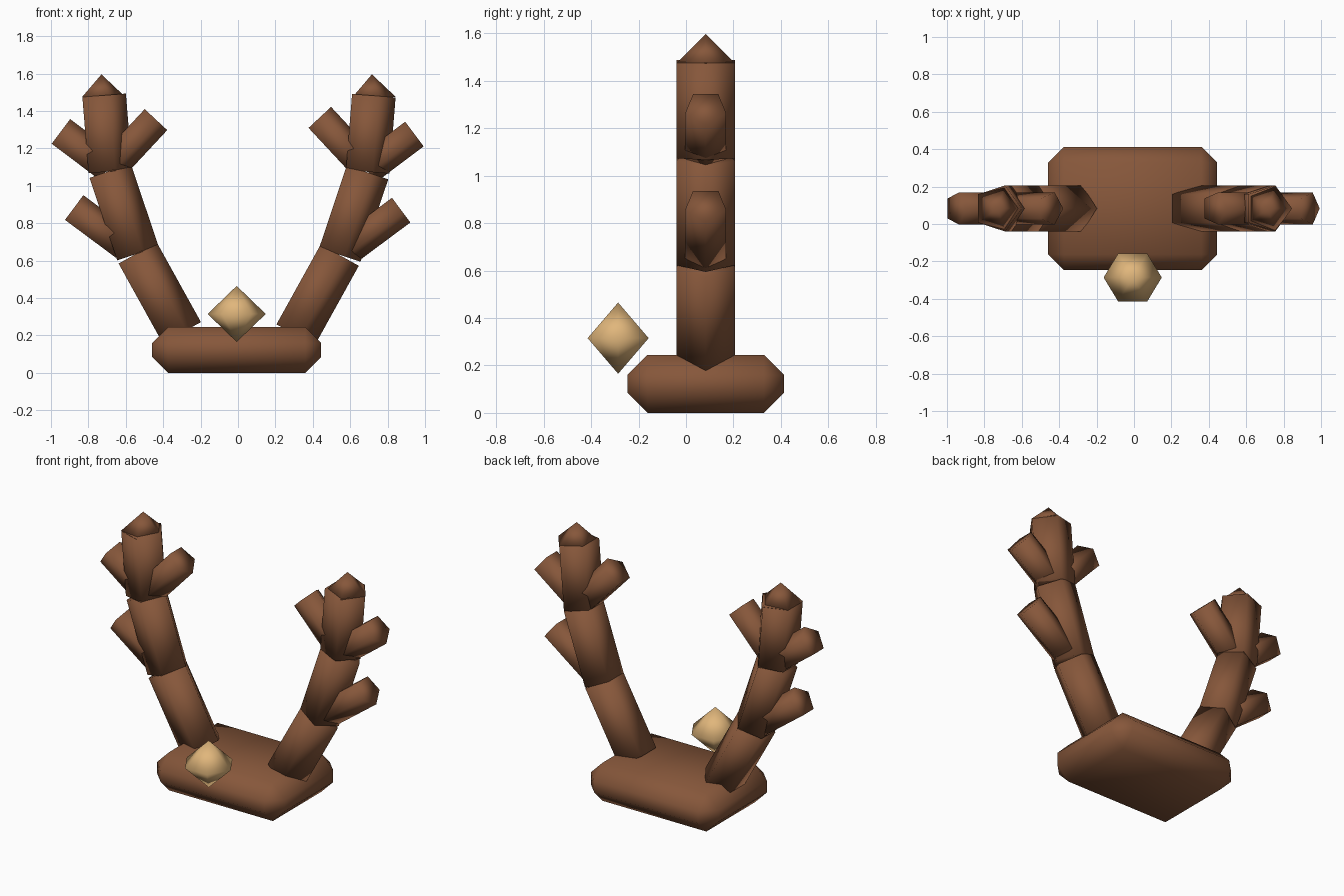
import bpy, bmesh, math
from mathutils import Vector

cube = bpy.data.objects.get("Cube")
if cube:
    bpy.data.objects.remove(cube, do_unlink=True)

CX, CY = -0.007, 0.083     # symmetry centre of the antlers
TRUNK_R, TINE_R = 0.129, 0.091


def make_material(name, rgb):
    mat = bpy.data.materials.new(name)
    mat.use_nodes = True
    mat.diffuse_color = (*rgb, 1)
    mat.node_tree.nodes["Principled BSDF"].inputs["Base Color"].default_value = (*rgb, 1)
    return mat


brown = make_material("bark_brown", (0.24, 0.095, 0.043))
gold = make_material("pale_gold", (0.75, 0.47, 0.2))


def finish(name, bm, mat):
    """Turn a bmesh into a smooth-shaded object."""
    bmesh.ops.recalc_face_normals(bm, faces=bm.faces)
    for f in bm.faces:
        f.smooth = True
    mesh = bpy.data.meshes.new(name)
    bm.to_mesh(mesh)
    bm.free()
    mesh.materials.append(mat)
    obj = bpy.data.objects.new(name, mesh)
    bpy.context.collection.objects.link(obj)
    return obj


def turned(name, profile, sides, mat):
    """Faceted solid from (radius, height) rings, first corner towards +x."""
    bm = bmesh.new()
    rings = []
    for r, z in profile:
        count = sides if r else 1
        angles = [math.tau * i / sides for i in range(count)]
        rings.append([bm.verts.new((r * math.cos(a), r * math.sin(a), z)) for a in angles])
    for low, high in zip(rings, rings[1:]):
        for i in range(sides):
            j = i + 1
            corners = [low[i % len(low)], low[j % len(low)],
                       high[j % len(high)], high[i % len(high)]]
            bm.faces.new(list(dict.fromkeys(corners)))
    for ring in (rings[0], rings[-1]):
        if len(ring) > 1:
            bm.faces.new(ring)
    return finish(name, bm, mat)


def limb(name, start, end, radius):
    """Five-sided rod between two (x, z) points."""
    a, b = Vector((start[0], 0, start[1])), Vector((end[0], 0, end[1]))
    d = b - a
    obj = turned(name, [(radius, 0), (radius, d.length)], 5, brown)
    obj.location = a + Vector((CX, CY, 0))
    obj.rotation_euler.y = math.atan2(d.x, d.z)


# Chamfered base block
bm = bmesh.new()
bmesh.ops.create_cube(bm, size=1)
bmesh.ops.scale(bm, vec=(0.904, 0.66, 0.245), verts=bm.verts)
bmesh.ops.bevel(bm, geom=bm.edges[:], offset=0.085, offset_type='OFFSET',
                segments=1, affect='EDGES')
base = finish("base_block", bm, brown)
base.location = (CX, CY, 0.1225)

# Antlers: three stacked trunk pieces, three tines and a pointed tip
trunk = [(0.304, 0.209), (0.540, 0.635), (0.688, 1.076), (0.721, 1.483)]
tines = {
    "lower_outer_tine": ((0.601, 0.674), (0.874, 0.877)),
    "upper_outer_tine": ((0.690, 1.092), (0.945, 1.284)),
    "upper_inner_tine": ((0.680, 1.100), (0.438, 1.360)),
}
for side, s in (("left", 1), ("right", -1)):
    def flip(p):
        return (p[0] * s, p[1])

    pieces = ("lower", "middle", "upper")
    for piece, p, q in zip(pieces, trunk, trunk[1:]):
        limb(f"{side}_{piece}_trunk", flip(p), flip(q), TRUNK_R)
    for tine, (p, q) in tines.items():
        limb(f"{side}_{tine}", flip(p), flip(q), TINE_R)
    tip = turned(f"{side}_tip", [(TRUNK_R, 0), (0, 0.122)], 5, brown)
    tip.location = (CX + 0.723 * s, CY, 1.474)

# Six-sided gem nose
gem = turned("nose_gem", [(0, -0.15), (0.15, 0), (0, 0.15)], 6, gold)
gem.scale = (1.035, 0.99, 1)
gem.location = (CX, -0.286, 0.315)
